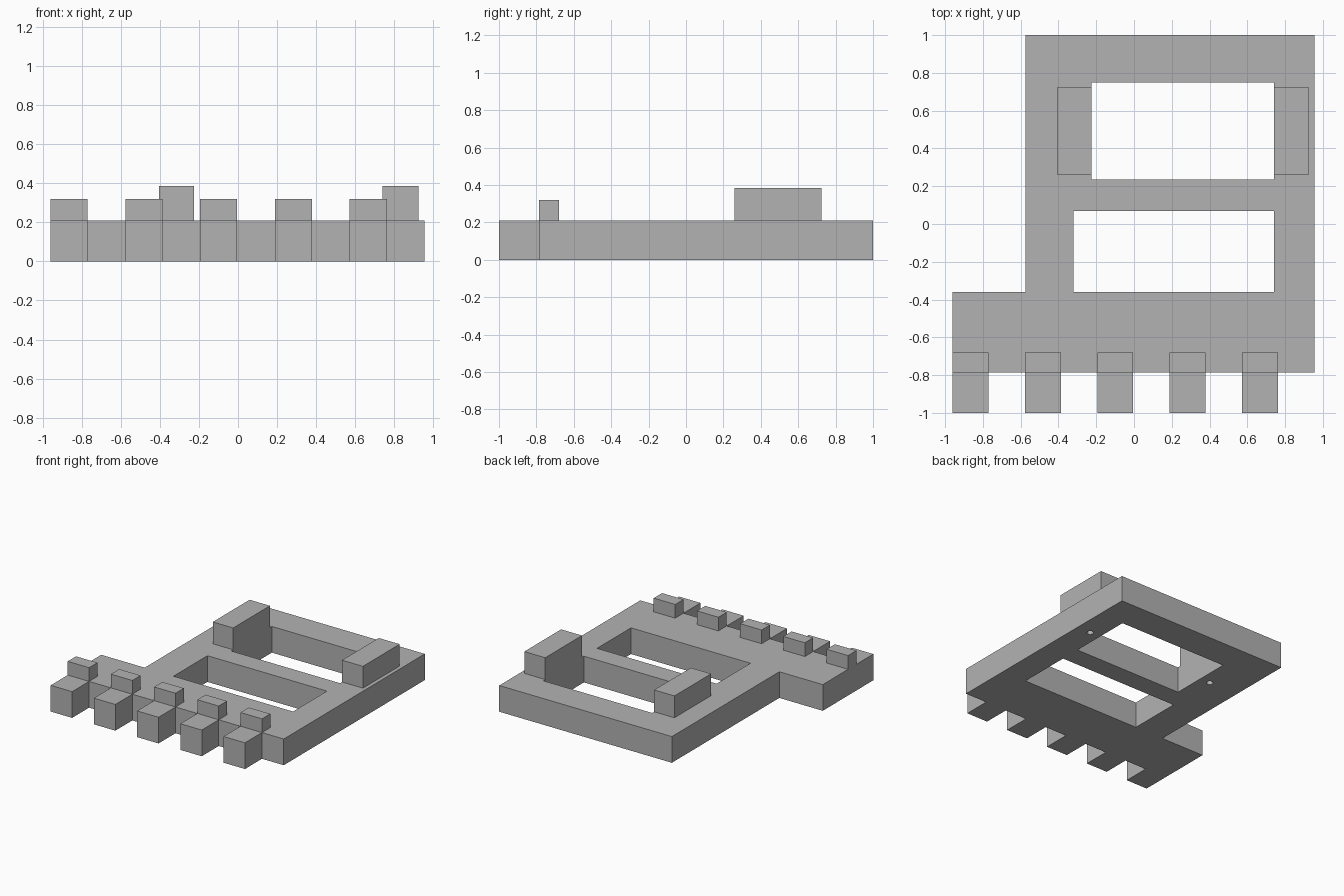
import bpy
import bmesh
from mathutils import Matrix

if "Cube" in bpy.data.objects:
    bpy.data.objects.remove(bpy.data.objects["Cube"], do_unlink=True)

THICK = 0.21
FRONT = -0.785

grey = bpy.data.materials.new("plain_grey")
grey.use_nodes = True
colour = (0.45, 0.45, 0.45, 1)
grey.diffuse_color = colour
grey.node_tree.nodes["Principled BSDF"].inputs["Base Color"].default_value = colour


def finish(bm, name):
    bmesh.ops.recalc_face_normals(bm, faces=bm.faces)
    mesh = bpy.data.meshes.new(name)
    bm.to_mesh(mesh)
    bm.free()
    mesh.materials.append(grey)
    obj = bpy.data.objects.new(name, mesh)
    bpy.context.collection.objects.link(obj)
    return obj


def block(name, x0, x1, y0, y1, z0, z1):
    bm = bmesh.new()
    bmesh.ops.create_cube(bm, size=1)
    size = Matrix.Diagonal((x1 - x0, y1 - y0, z1 - z0, 1))
    centre = Matrix.Translation(((x0 + x1) / 2, (y0 + y1) / 2, (z0 + z1) / 2))
    bm.transform(centre @ size)
    return finish(bm, name)


def rectangle(x0, x1, y0, y1):
    return [(x0, y0), (x1, y0), (x1, y1), (x0, y1)]


# Outline of the plate, with five teeth along the front edge
teeth = [(-0.96 + 0.383 * i, -0.77 + 0.383 * i) for i in range(5)]
outline = [(0.955, FRONT), (0.955, 1), (-0.575, 1), (-0.575, -0.36), (-0.96, -0.36)]
for x0, x1 in teeth:
    outline += [(x0, FRONT), (x0, -1), (x1, -1), (x1, FRONT)]

# Plate with two window openings
bm = bmesh.new()
loops = [outline, rectangle(-0.225, 0.74, 0.235, 0.75), rectangle(-0.32, 0.74, -0.36, 0.07)]
for points in loops:
    verts = [bm.verts.new((x, y, 0)) for x, y in points]
    for a, b in zip(verts, verts[1:] + verts[:1]):
        bm.edges.new((a, b))
bmesh.ops.triangle_fill(bm, use_beauty=True, use_dissolve=False, edges=bm.edges[:])
top = bmesh.ops.extrude_face_region(bm, geom=bm.faces[:])["geom"]
raised = [v for v in top if isinstance(v, bmesh.types.BMVert)]
bmesh.ops.translate(bm, verts=raised, vec=(0, 0, THICK))
plate = finish(bm, "plate")

# Side blocks beside the rear window, each over a small blind hole
for side, x0, x1 in (("right", -0.405, -0.225), ("left", 0.74, 0.925)):
    block(side + "_side_block", x0, x1, 0.26, 0.725, THICK, 0.385)
    bm = bmesh.new()
    bmesh.ops.create_cone(bm, cap_ends=True, segments=16, radius1=0.025, radius2=0.025, depth=0.3,
                          matrix=Matrix.Translation(((x0 + x1) / 2, 0.49, 0)))
    cutter = finish(bm, side + "_hole_cutter")
    cutter.hide_render = True
    cut = plate.modifiers.new(side + "_hole", "BOOLEAN")
    cut.operation = "DIFFERENCE"
    cut.solver = "EXACT"
    cut.object = cutter
    bpy.context.view_layer.objects.active = plate
    bpy.ops.object.modifier_apply(modifier=cut.name)
    bpy.data.objects.remove(cutter, do_unlink=True)

# Small stop behind each tooth
for i, (x0, x1) in enumerate(teeth):
    block("tooth_stop_%d" % (i + 1), x0, x1, FRONT, -0.68, THICK, 0.32)
